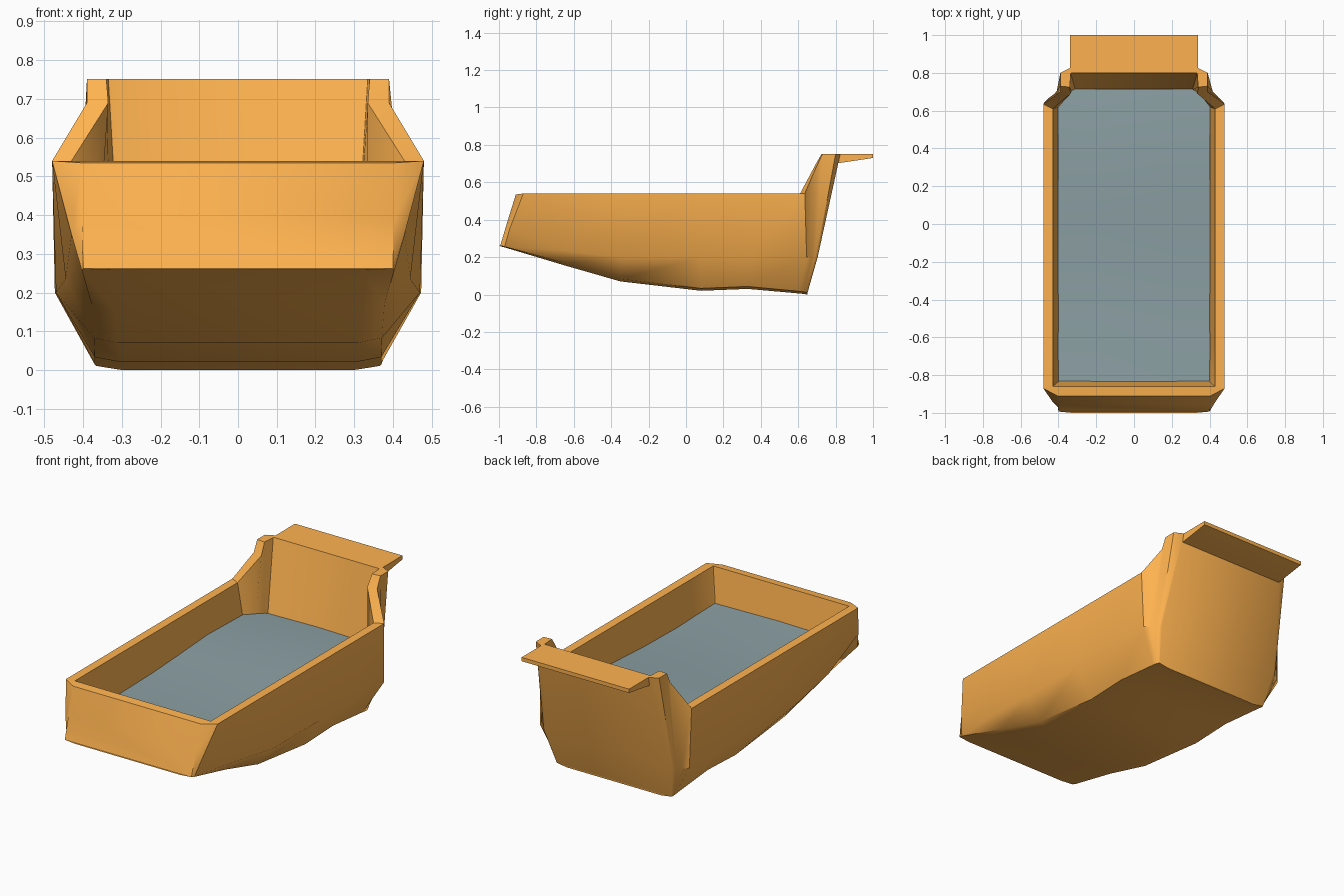
import bpy, bmesh, math


def material(name, color):
    m = bpy.data.materials.new(name)
    m.diffuse_color = (*color, 1)
    return m


def make_object(name, bm, mat, angle):
    bmesh.ops.recalc_face_normals(bm, faces=bm.faces)
    me = bpy.data.meshes.new(name)
    bm.to_mesh(me)
    bm.free()
    ob = bpy.data.objects.new(name, me)
    bpy.context.collection.objects.link(ob)
    me.materials.append(mat)
    bpy.ops.object.select_all(action='DESELECT')
    ob.select_set(True)
    bpy.context.view_layer.objects.active = ob
    bpy.ops.object.shade_smooth_by_angle(angle=math.radians(angle))
    return ob


orange = material("orange", (1.0, 0.45, 0.08))
grey_blue = material("grey_blue", (0.26, 0.35, 0.37))


def side(y, zb, xb=0.30, xc=0.37, xs=0.47, zs=0.20):
    """Straight-sided station: bottom, chine, bulge, rim, inner rim, inner foot."""
    return [(xb, y, zb), (xc, y, zb + 0.013), (xs, y, zs),
            (0.48, y, 0.54), (0.43, y, 0.54), (0.40, y, 0.33)]


# Hull stations from bow to stern (right half only, mirrored below)
bow = [(0.33, -1.0, 0.26), (0.40, -0.993, 0.262), (0.403, -0.955, 0.39),
       (0.405, -0.91, 0.535), (0.43, -0.86, 0.54), (0.395, -0.83, 0.33)]
bow_corner = [(0.33, -0.97, 0.252), (0.403, -0.97, 0.256), (0.43, -0.943, 0.35),
              (0.48, -0.87, 0.54), (0.43, -0.855, 0.54), (0.40, -0.82, 0.33)]
stern = [
    [(0.30, 0.60, 0.006), (0.37, 0.60, 0.018), (0.473, 0.645, 0.20),
     (0.48, 0.635, 0.54), (0.43, 0.61, 0.54), (0.40, 0.62, 0.33)],
    [(0.30, 0.63, 0.003), (0.37, 0.63, 0.014), (0.445, 0.672, 0.20),
     (0.39, 0.70, 0.69), (0.335, 0.69, 0.69), (0.36, 0.67, 0.33)],
    [(0.30, 0.64, 0.001), (0.368, 0.64, 0.012), (0.42, 0.69, 0.20),
     (0.39, 0.73, 0.752), (0.34, 0.725, 0.752), (0.33, 0.70, 0.33)],
    [(0.30, 0.645, 0.0), (0.367, 0.645, 0.011), (0.41, 0.698, 0.20),
     (0.39, 0.80, 0.752), (0.335, 0.797, 0.752), (0.31, 0.71, 0.33)],
    [(0.30, 0.65, 0.0), (0.363, 0.65, 0.01), (0.395, 0.704, 0.20),
     (0.34, 0.825, 0.752), (0.33, 0.80, 0.752), (0.305, 0.712, 0.33)],
]
stations = [bow, bow_corner,
            side(-0.65, 0.156, 0.32, 0.378, 0.445, 0.235),
            side(-0.35, 0.07, 0.31, 0.372),
            side(0.08, 0.02), side(0.33, 0.03)] + stern

# Hull: closed loft with outer skin, rim and inner walls
bm = bmesh.new()
rings = []
for st in stations:
    pts = st + [(-x, y, z) for x, y, z in reversed(st)]
    rings.append([bm.verts.new(p) for p in pts])
n = 12
for a, b in zip(rings, rings[1:]):
    for i in range(n):
        j = (i + 1) % n
        bm.faces.new((a[i], a[j], b[j], b[i]))
for r in (rings[0], rings[-1]):
    for i in range(5):                     # transom, rim and inner end wall
        bm.faces.new((r[i], r[i + 1], r[10 - i], r[11 - i]))
make_object("hull", bm, orange, 38)

# Stern platform: tapered board overhanging the back wall
bm = bmesh.new()
profile = [(0.80, 0.752), (1.0, 0.752), (1.0, 0.73), (0.82, 0.703), (0.80, 0.703)]
ends = [[bm.verts.new((sx * 0.34, y, z)) for y, z in profile] for sx in (-1, 1)]
for e in ends:
    bm.faces.new(e)
for i in range(len(profile)):
    j = (i + 1) % len(profile)
    bm.faces.new((ends[0][i], ends[0][j], ends[1][j], ends[1][i]))
make_object("stern_platform", bm, orange, 20)

# Inner floor: gently waved sheet
bm = bmesh.new()
rows = []
floor = [(-0.835, 0.40, 0.345), (-0.5, 0.403, 0.335), (-0.2, 0.403, 0.34),
         (0.05, 0.403, 0.352), (0.3, 0.403, 0.368), (0.62, 0.403, 0.36), (0.716, 0.33, 0.355)]
for y, w, z in floor:
    rows.append([bm.verts.new((w * k / 2, y, z + 0.006 * (2 - abs(k)) / 2))
                 for k in (-2, -1, 0, 1, 2)])
for a, b in zip(rows, rows[1:]):
    for i in range(4):
        bm.faces.new((a[i], a[i + 1], b[i + 1], b[i]))
ob = make_object("floor", bm, grey_blue, 40)
if ob.data.polygons[0].normal.z < 0:
    ob.data.flip_normals()
